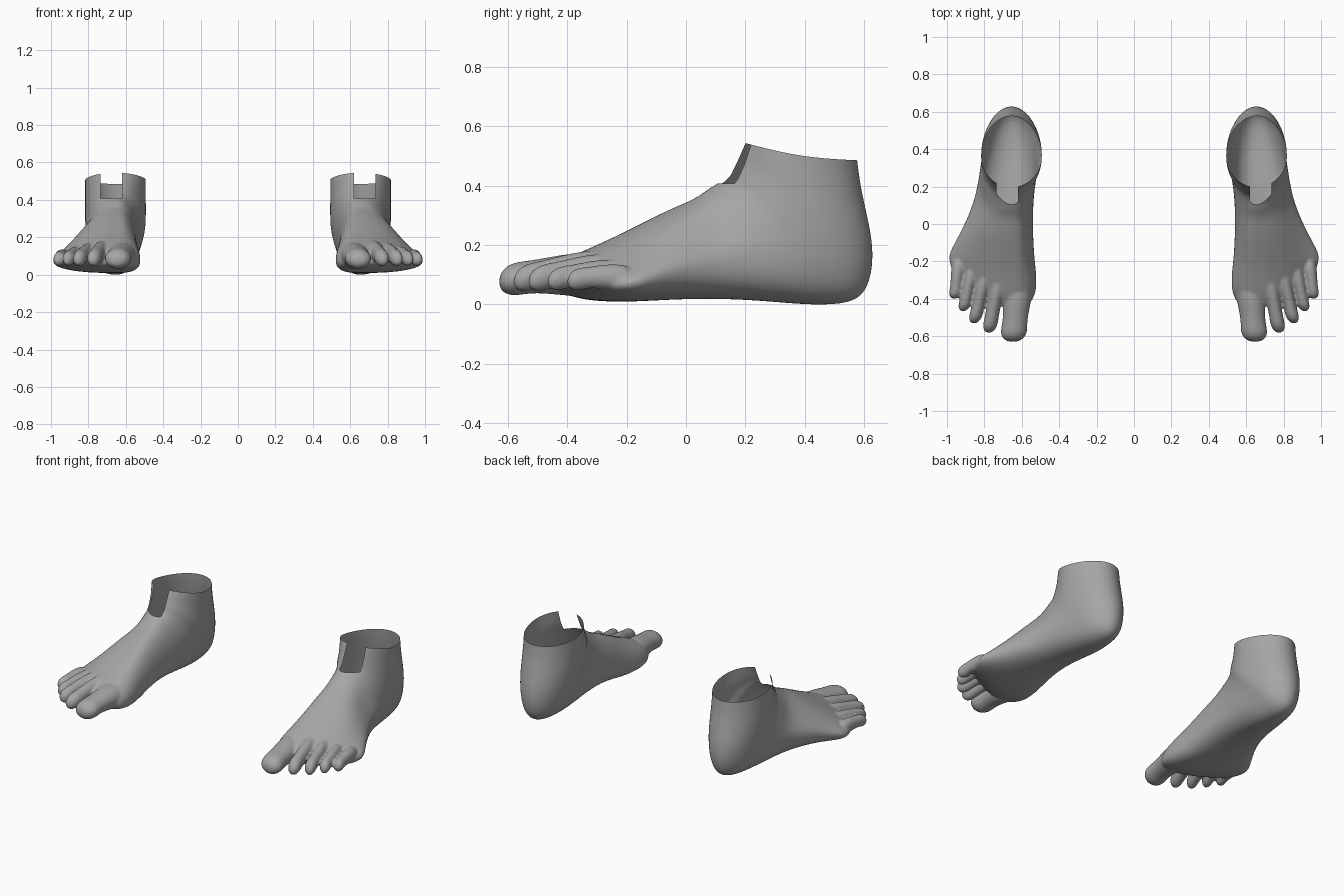
import bpy, bmesh, math
from mathutils import Vector

if "Cube" in bpy.data.objects:
    bpy.data.objects.remove(bpy.data.objects["Cube"])

skin = bpy.data.materials.new("grey_skin")
skin.diffuse_color = (0.38, 0.38, 0.38, 1)
skin.use_nodes = True
skin.node_tree.nodes["Principled BSDF"].inputs["Base Color"].default_value = skin.diffuse_color


def spow(v, e):
    return math.copysign(abs(v) ** e, v)


def clamp(v):
    return max(0.0, min(1.0, v))


def loft(bm, rings):
    """Closed skin over a list of equal point rings."""
    vs = [[bm.verts.new(p) for p in r] for r in rings]
    n = len(vs[0])
    for a, b in zip(vs, vs[1:]):
        for i in range(n):
            j = (i + 1) % n
            bm.faces.new((a[i], a[j], b[j], b[i]))
    bm.faces.new(vs[0][::-1])
    bm.faces.new(vs[-1])


def body_ring(ty, tz, by, bz, x0, x1, n=32):
    """Section from a top point to a bottom point; boxy at the sole, oval at the ankle."""
    level = .36 + .14 * clamp((by + .1) / .6) + .07 * clamp((by - .45) / .12)
    low = 2.7 - .8 * clamp((by - .1) / .5)
    high = 1.95 + .05 * clamp((by + .2) / .5)
    peak = .63 + .025 * clamp((by + .2) / .7)
    slant = .5 * clamp(-by / .4)
    pts = []
    for i in range(n):
        a = 2 * math.pi * i / n
        c, s = math.cos(a), math.sin(a)
        e = 2 / (high if s > 0 else low)
        u, v = spow(c, e), spow(s, e)
        x = peak + u * (x1 - peak if u > 0 else peak - x0)
        # outer side of the instep falls away more steeply
        if u > 0 and v > 0 and by < .3:
            x -= .12 * (x1 - peak) * math.sin(math.pi * v)
        f = level + v * (1 - level if v > 0 else level)
        y = by + f * (ty - by) + slant * max(0, x - 0.7)
        z = bz + f * (tz - bz)
        # raised inner arch
        if -0.2 < y < 0.3:
            z += (0.045 * math.sin(math.pi * (y + 0.2) / 0.5)
                  * clamp((0.7 - x) / 0.16) * clamp(1 - z / 0.15))
        pts.append((x, y, z))
    return pts


def toe(bm, root, tip, w0, w1, h0, h1, n=16):
    """Toe from a root inside the foot to a rounded tip."""
    rings = []
    for s, k in ((0, .5), (.04, .9), (.3, 1), (.6, .9), (.74, .95),
                 (.85, 1.02), (.92, .92), (.97, .68), (1, .32)):
        c = root.lerp(tip, s)
        c.z += 0.012 * math.sin(math.pi * s)
        w, h = (w0 + (w1 - w0) * s) * k, (h0 + (h1 - h0) * s) * k
        rings.append([(c.x + w * math.cos(2 * math.pi * i / n), c.y,
                       c.z + h * math.sin(2 * math.pi * i / n)) for i in range(n)])
    loft(bm, rings)


bm = bmesh.new()
rings = []
# toe roots to heel: sole y, top z, sole z, inner x, outer x
for y, tz, bz, x0, x1 in (
        (-.455, .115, .07, .60, .92),
        (-.435, .135, .05, .56, .95),
        (-.37, .175, .022, .522, .978),
        (-.28, .212, .012, .52, 1.0),
        (-.18, .262, .01, .533, .972),
        (-.05, .328, .016, .54, .925),
        (.08, .362, .018, .54, .878),
        (.22, .392, .014, .535, .845),
        (.40, .415, 0, .522, .826),
        (.535, .44, .001, .51, .816)):
    rings.append(body_ring(y if y < 0 else .018 + .235 * y, tz, y, bz, x0, x1))
# heel to ankle: front y, front z, back y, back z
for p in ((.152, .46, .604, .03), (.165, .485, .631, .115), (.175, .505, .632, .21),
          (.184, .525, .608, .32), (.192, .54, .59, .40), (.197, .55, .578, .487),
          (.235, .66, .565, .63)):
    rings.append(body_ring(*p, .492, .818))
loft(bm, rings)

# toes, big to little: tip x, tip y, root x, root z, width, root height, tip height
for i, (x, y, rx, rz, w, h0, h1) in enumerate((
        (.648, -.630, .612, .100, .069, .085, .051),
        (.777, -.582, .715, .135, .038, .062, .044),
        (.856, -.532, .785, .125, .035, .058, .042),
        (.914, -.467, .858, .108, .032, .052, .038),
        (.960, -.400, .935, .090, .032, .050, .036))):
    toe(bm, Vector((rx, -.285 + .025 * i, rz)), Vector((x, y, .08)),
        w * 1.22, w, h0, h1)

bmesh.ops.recalc_face_normals(bm, faces=bm.faces)
me = bpy.data.meshes.new("foot_base")
bm.to_mesh(me)
bm.free()

# fuse body and toes into one smooth skin
base = bpy.data.objects.new("foot_base", me)
bpy.context.collection.objects.link(base)
base.modifiers.new("round", 'SUBSURF').levels = 2
fuse = base.modifiers.new("fuse", 'REMESH')
fuse.mode = 'VOXEL'
fuse.voxel_size = 0.007
soft = base.modifiers.new("soften", 'SMOOTH')
soft.factor = 0.5
soft.iterations = 7
bpy.context.view_layer.update()
dg = bpy.context.evaluated_depsgraph_get()
fused = bpy.data.meshes.new_from_object(base.evaluated_get(dg))
bpy.data.objects.remove(base)

bm = bmesh.new()
bm.from_mesh(fused)


def cut(co, no, test=None, clear=False):
    faces = [f for f in bm.faces if test is None or test(f.calc_center_median())]
    geom = {g for f in faces for g in (f, *f.edges, *f.verts)}
    bmesh.ops.bisect_plane(bm, geom=list(geom), plane_co=co, plane_no=no,
                           clear_outer=clear)


# open ankle rim, dipping slightly along the sides
cut((0, .2, .547), (0, .058, .377), clear=True)
for v in bm.verts:
    if .2 < v.co.y < .577:
        v.co.z -= (.013 * math.sin(math.pi * (v.co.y - .2) / .377)
                   * clamp((v.co.z - .42) / .07))


# notch in the front of the ankle
def near(c):
    return c.y < .28 and c.z > .36


cut((.62, 0, 0), (1, 0, 0), near)
cut((.735, 0, 0), (1, 0, 0), near)
cut((0, 0, .41), (0, 0, 1), near)
gone = [f for f in bm.faces for c in [f.calc_center_median()]
        if .62 < c.x < .735 and c.y < .28 and c.z > .41]
bmesh.ops.delete(bm, geom=gone, context='FACES')

# rest the sole on the ground
floor = min(v.co.z for v in bm.verts)
bmesh.ops.translate(bm, verts=bm.verts, vec=(0, 0, -floor))
for f in bm.faces:
    f.smooth = True
    f.material_index = 0

# the pair of feet
for name in ("left_foot", "right_foot"):
    mesh = bpy.data.meshes.new(name)
    bm.to_mesh(mesh)
    mesh.materials.clear()
    mesh.materials.append(skin)
    bpy.context.collection.objects.link(bpy.data.objects.new(name, mesh))
    bmesh.ops.scale(bm, verts=bm.verts, vec=(-1, 1, 1))
    bmesh.ops.reverse_faces(bm, faces=bm.faces)
bm.free()
